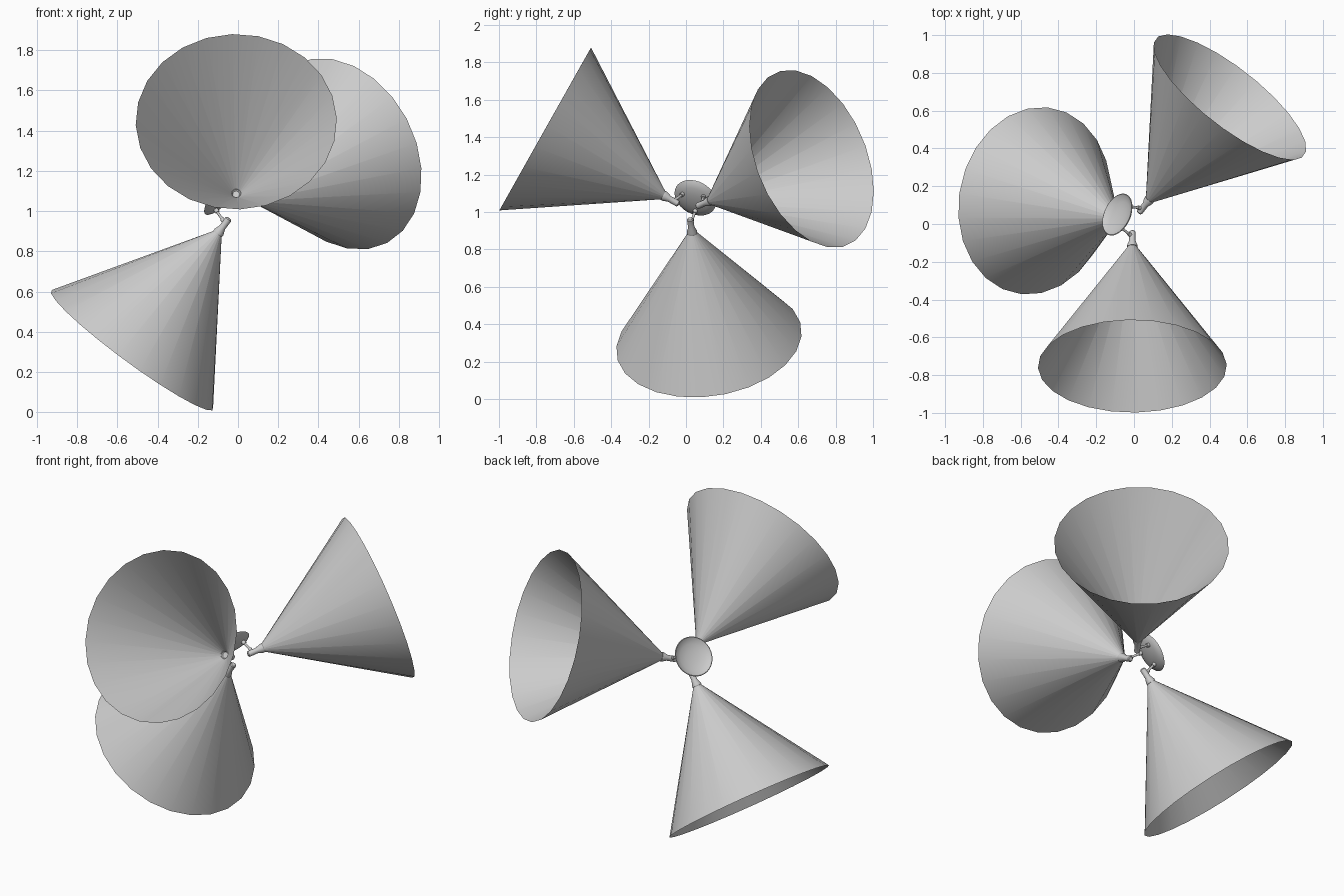
import bpy, bmesh
from math import cos, sin, tau, radians
from mathutils import Vector, Matrix

if "Cube" in bpy.data.objects:
    bpy.data.objects.remove(bpy.data.objects["Cube"])

# Fixture frame: local z points at the canopy, local x along the first beam
w = Vector((-0.735, 0.333, 0.592)).normalized()
d = Vector((0, -0.87, 0.49))
d = (d - w * d.dot(w)).normalized()
e = w.cross(d)
FRAME = Matrix.Translation((-0.009, 0.014, 1.012)) @ Matrix((d, e, w)).transposed().to_4x4()


def revolve(name, profile, start, direction, spin=0, sides=24):
    """Revolve (radius, distance) points around an axis in the fixture frame."""
    bm = bmesh.new()
    rings = []
    for r, h in profile:
        if r == 0:
            rings.append([bm.verts.new((0, 0, h))] * sides)
        else:
            rings.append([bm.verts.new((r * cos(tau * i / sides), r * sin(tau * i / sides), h))
                          for i in range(sides)])
    for a, b in zip(rings, rings[1:]):
        for i in range(sides):
            j = (i + 1) % sides
            quad = list(dict.fromkeys((a[i], a[j], b[j], b[i])))
            if len(quad) > 2:
                bm.faces.new(quad)
    bmesh.ops.recalc_face_normals(bm, faces=bm.faces)
    mesh = bpy.data.meshes.new(name)
    bm.to_mesh(mesh)
    bm.free()
    ob = bpy.data.objects.new(name, mesh)
    bpy.context.collection.objects.link(ob)
    turn = Vector((0, 0, 1)).rotation_difference(Vector(direction)).to_matrix().to_4x4()
    ob.matrix_world = FRAME @ Matrix.Rotation(spin, 4, 'Z') @ Matrix.Translation(start) @ turn
    mesh.shade_smooth()
    mesh.set_sharp_from_angle(angle=radians(35))
    return ob


def rod(name, a, b, r, spin):
    a, b = Vector(a), Vector(b)
    n = (b - a).length
    revolve(name, [(0, 0), (r, 0), (r, n), (0, n)], a, b - a, spin, 12)


# Shallow dished canopy, convex toward the lamps
revolve("canopy", [(0, 0.078), (0.04, 0.08), (0.08, 0.087), (0.105, 0.097), (0.118, 0.108),
                   (0.114, 0.11), (0.102, 0.101), (0.078, 0.091), (0.04, 0.084), (0, 0.082)],
        (0, 0, 0), (0, 0, 1), sides=32)

for k in range(3):
    s = k * tau / 3
    # Arm with a collar at the canopy and a pivot at the lamp
    rod("arm", (0.068, 0, 0.086), (0.09, 0, 0.008), 0.007, s)
    rod("arm_collar", (0.068, 0, 0.086), (0.073, 0, 0.068), 0.012, s)
    rod("arm_pivot", (0.085, 0, 0.028), (0.09, 0, 0.005), 0.011, s)
    # Lamp body flaring to an open mouth
    revolve("lamp_body", [(0, 0.058), (0.012, 0.06), (0.017, 0.066), (0.017, 0.118),
                          (0.027, 0.145), (0.027, 0.156), (0.022, 0.156), (0.02, 0.146),
                          (0, 0.144)], (0, 0, 0), (1, 0, 0), s)
    # Open light cone
    revolve("light_cone", [(0.003, 0.124), (0.5, 0.88)], (0, 0, 0), (1, 0, 0), s)
